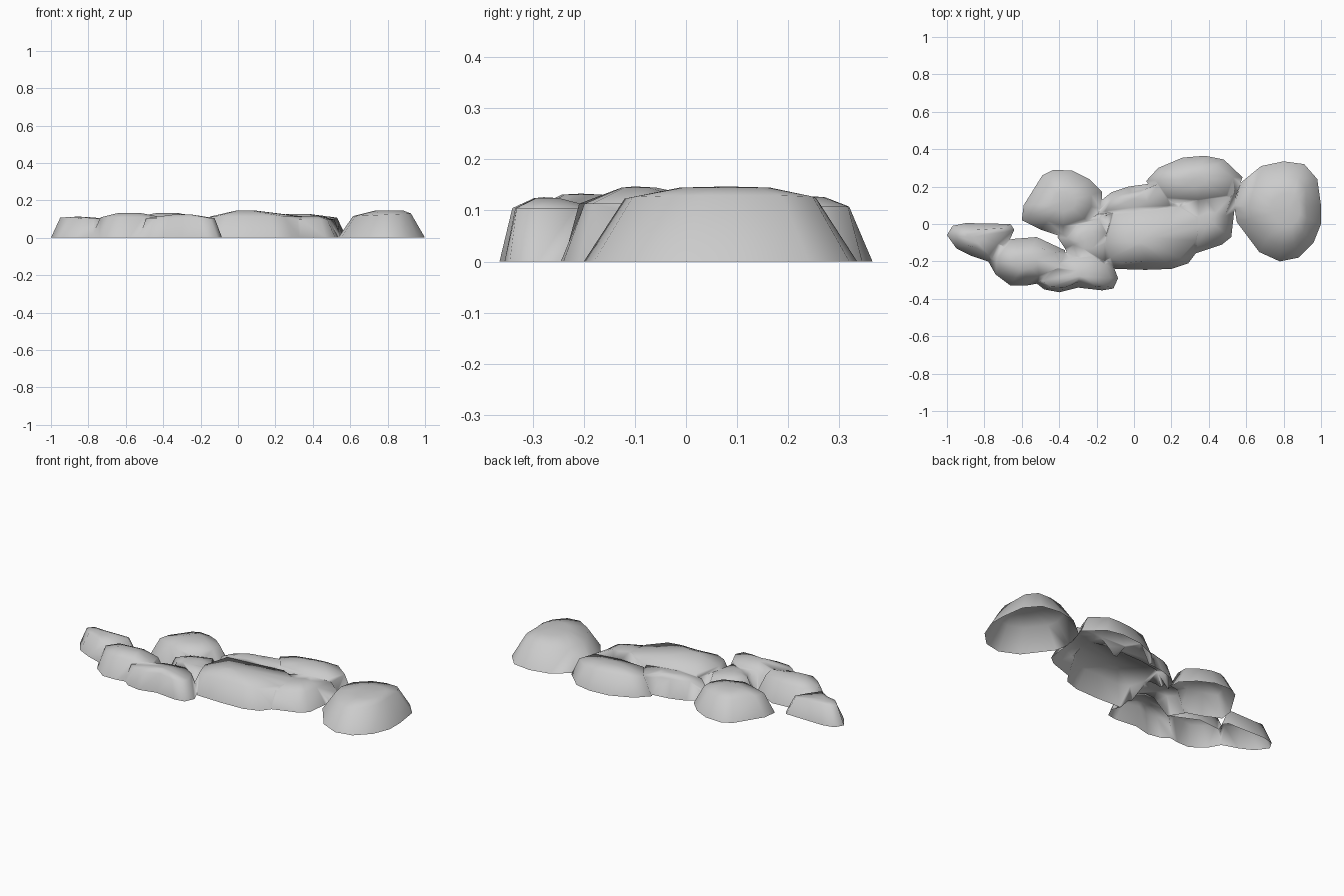
import bpy
import bmesh
import math
from mathutils import Vector

# Remove the default object only
default_cube = bpy.data.objects.get("Cube")
if default_cube:
    bpy.data.objects.remove(default_cube, do_unlink=True)

# Single plain stone colour
stone_colour = (0.6, 0.6, 0.6, 1)
stone = bpy.data.materials.new("stone grey")
stone.use_nodes = True
stone.diffuse_color = stone_colour
shader = next(node for node in stone.node_tree.nodes if node.type == "BSDF_PRINCIPLED")
shader.inputs["Base Color"].default_value = stone_colour


def pull_in(point, centre, distance):
    """Move an outline point towards the centre, never past halfway."""
    offset = point - centre
    return point - offset.normalized() * min(distance, offset.length / 2)


def add_rock(name, outline, height, inset=.05, shoulder=.84, crown=.3, peak=None, tilt=0):
    """Stone with sloping wall, rounded shoulder, domed crown and a buried root.

    The tilt raises the shoulder towards +x."""
    points = [Vector(pair) for pair in outline]
    centre = sum(points, Vector((0, 0))) / len(points)
    summit = Vector(peak) if peak else centre
    points.sort(key=lambda p: math.atan2(p.y - centre.y, p.x - centre.x))

    # Base, shoulder and crown rings all follow the footprint
    layers = [
        (points, 0, 0),
        ([pull_in(p, centre, inset) for p in points], height * shoulder, tilt),
        ([summit.lerp(p, crown) for p in points], height * .985, 0),
    ]
    mesh = bpy.data.meshes.new(name)
    bm = bmesh.new()
    rings = [[bm.verts.new((p.x, p.y, z + slope * (p.x - centre.x))) for p in ring]
             for ring, z, slope in layers]
    top = bm.verts.new((summit.x, summit.y, height))
    root = bm.verts.new((centre.x, centre.y, -height))
    count = len(points)
    for i in range(count):
        j = (i + 1) % count
        for lower, upper in zip(rings, rings[1:]):
            bm.faces.new((lower[i], lower[j], upper[j], upper[i]))
        bm.faces.new((rings[-1][i], rings[-1][j], top))
        bm.faces.new((rings[0][j], rings[0][i], root))
    bm.to_mesh(mesh)
    bm.free()
    mesh.materials.append(stone)
    rock = bpy.data.objects.new(name, mesh)
    bpy.context.scene.collection.objects.link(rock)
    return rock


def fuse(name, rocks):
    """Union the stones into one open-bottomed shell standing on the ground."""
    base, *others = rocks
    for rock in others:
        union = base.modifiers.new(rock.name, "BOOLEAN")
        union.operation = "UNION"
        union.solver = "EXACT"
        union.object = rock
    bpy.context.view_layer.update()
    graph = bpy.context.evaluated_depsgraph_get()
    mesh = bpy.data.meshes.new_from_object(base.evaluated_get(graph))

    # Cut away the buried roots and soften every crease
    bm = bmesh.new()
    bm.from_mesh(mesh)
    bmesh.ops.bisect_plane(bm, geom=bm.verts[:] + bm.edges[:] + bm.faces[:], dist=.0001,
                           plane_co=(0, 0, 0), plane_no=(0, 0, 1), clear_inner=True)
    bmesh.ops.remove_doubles(bm, verts=bm.verts[:], dist=.003)
    for face in bm.faces:
        face.smooth = True
    bm.to_mesh(mesh)
    bm.free()
    base.modifiers.clear()
    base.data = mesh
    base.name = name
    for rock in others:
        bpy.data.objects.remove(rock, do_unlink=True)


# Long central slab
central_rock = add_rock("central_rock", [
    (-.2, -.1), (-.17, -.2), (-.1, -.24), (.06, -.245), (.2, -.24), (.29, -.21),
    (.38, -.09), (.4, .05), (.27, .13), (.08, .12), (-.15, .08),
], height=.147, shoulder=.77, crown=.18, peak=(.03, -.1))

# Large boulder at the model's left end
large_end_rock = add_rock("large_end_rock", [
    (.535, .1), (.57, .22), (.68, .31), (.8, .335), (.91, .32), (.98, .24),
    (1, .1), (1, 0), (.96, -.1), (.88, -.18), (.78, -.2), (.67, -.15), (.55, .01),
], height=.147, inset=.08, shoulder=.84, crown=.33, peak=(.83, .08), tilt=.045)

# Stone joining the slab to the large boulder
left_middle_rock = add_rock("left_middle_rock", [
    (.18, -.1), (.32, -.16), (.47, -.11), (.52, -.07), (.535, .06),
    (.55, .18), (.38, .2), (.18, .1),
], height=.118, shoulder=.82, crown=.25, peak=(.4, .02))

# Rear stones
rear_left_rock = add_rock("rear_left_rock", [
    (.065, .23), (.13, .3), (.26, .355), (.38, .365), (.48, .345),
    (.58, .25), (.54, .13), (.35, .08), (.14, .11),
], height=.128, crown=.25)
rear_middle_rock = add_rock("rear_middle_rock", [
    (-.2, .05), (-.17, .13), (-.12, .17), (-.03, .2), (.08, .215),
    (.2, .25), (.24, .09), (0, -.02),
], height=.12)
rear_right_rock = add_rock("rear_right_rock", [
    (-.6, .02), (-.59, .1), (-.49, .26), (-.43, .29), (-.33, .285), (-.24, .24),
    (-.17, .17), (-.17, .08), (-.22, -.01), (-.38, -.07), (-.5, -.03),
], height=.133, inset=.06)

# Small filler between the larger stones
filler_rock = add_rock("filler_rock", [
    (-.41, -.07), (-.37, -.13), (-.3, -.24), (-.14, -.23),
    (-.1, -.03), (-.16, .07), (-.33, .03),
], height=.112)

# Stones tapering to the right end
right_end_rock = add_rock("right_end_rock", [
    (-1, -.06), (-.97, -.01), (-.9, .005), (-.66, 0), (-.64, -.03),
    (-.68, -.12), (-.75, -.21), (-.87, -.17), (-.95, -.13),
], height=.113, shoulder=.92, crown=.25, peak=(-.86, -.07), tilt=-.03)
right_middle_rock = add_rock("right_middle_rock", [
    (-.785, -.19), (-.73, -.1), (-.65, -.08), (-.52, -.07), (-.37, -.14),
    (-.35, -.24), (-.47, -.31), (-.58, -.33), (-.66, -.33), (-.74, -.27),
], height=.133, shoulder=.82)
front_rock = add_rock("front_rock", [
    (-.53, -.31), (-.48, -.35), (-.4, -.365), (-.3, -.34), (-.17, -.355), (-.11, -.345),
    (-.085, -.29), (-.12, -.2), (-.2, -.14), (-.36, -.15), (-.47, -.22),
], height=.126, inset=.04, shoulder=.83, crown=.22)

fuse("rock_cluster", [
    central_rock, large_end_rock, left_middle_rock, rear_left_rock, rear_middle_rock,
    rear_right_rock, filler_rock, right_end_rock, right_middle_rock, front_rock,
])
